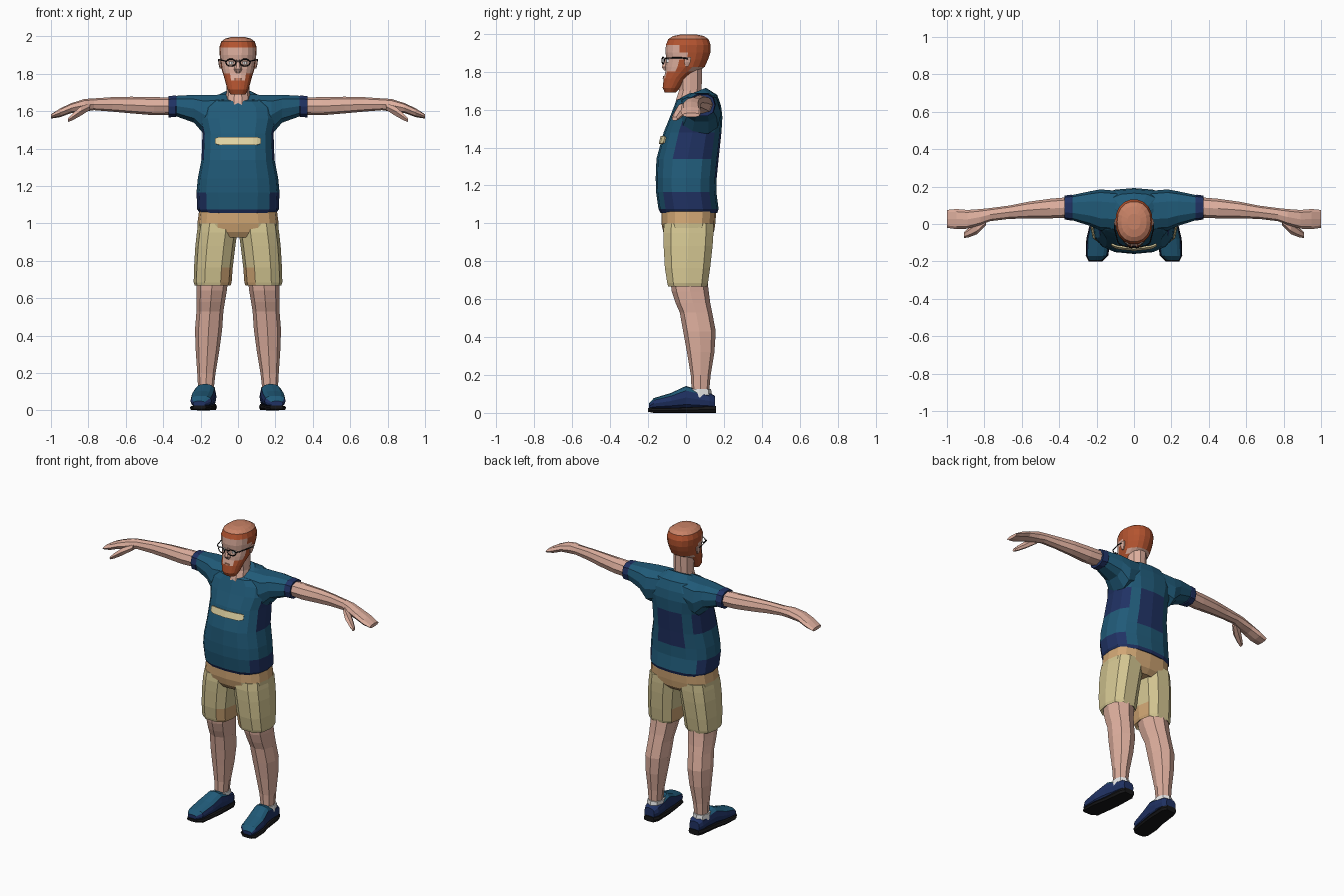
import bpy, bmesh, math
from mathutils import Vector
from mathutils.bvhtree import BVHTree


def material(name, r, g, b):
    m = bpy.data.materials.new(name)
    m.diffuse_color = [((c / 255 + 0.055) / 1.055) ** 2.4 if c > 10 else c / 3295 for c in (r, g, b)] + [1]
    return m


BLUE, NAVY, SKIN, GINGER, CROWN, KHAKI, TAN, CREAM, BLACK, WHITE = range(10)
MATS = [material(*a) for a in (
    ("shirt blue", 32, 90, 120), ("navy", 32, 50, 100), ("skin", 222, 175, 158),
    ("ginger", 180, 84, 48), ("light ginger", 200, 130, 102), ("khaki", 212, 198, 146),
    ("tan", 208, 166, 116), ("cream", 228, 214, 165), ("black", 22, 22, 24), ("white", 235, 235, 235))]


def finish(name, bm, rule, mirror=False):
    """Turn a bmesh into an object; rule is a colour or a function of face centre and normal."""
    bmesh.ops.recalc_face_normals(bm, faces=bm.faces)
    me = bpy.data.meshes.new(name)
    for m in MATS:
        me.materials.append(m)
    for f in bm.faces:
        f.material_index = rule(f.calc_center_median(), f.normal) if callable(rule) else rule
    bm.to_mesh(me)
    ob = bpy.data.objects.new(name, me)
    bpy.context.collection.objects.link(ob)
    if mirror:
        ob.modifiers.new("mirror", 'MIRROR')
    return ob


def loft(name, rings, rule, axis='z', n=8, e=2.0, mirror=False):
    """Skin rounded rings (t, a0, a1, b0, b1[, tilt]) stacked along an axis."""
    bm = bmesh.new()
    loops = []
    for t, a0, a1, b0, b1, *tilt in rings:
        loop = []
        for i in range(n):
            ang = 2 * math.pi * i / n
            c, s = (math.copysign(abs(v) ** (2 / e), v) if abs(v) > 1e-6 else 0
                    for v in (math.cos(ang), math.sin(ang)))
            a, b = (a0 + a1 + (a1 - a0) * c) / 2, (b0 + b1 + (b1 - b0) * s) / 2
            h = t + (tilt[0] * s if tilt else 0)
            loop.append(bm.verts.new({'z': (a, b, h), 'x': (h, a, b), 'y': (a, h, b)}[axis]))
        loops.append(loop)
    for p, q in zip(loops, loops[1:]):
        for i in range(n):
            j = (i + 1) % n
            bm.faces.new((p[i], p[j], q[j], q[i]))
    bm.faces.new(loops[0])
    bm.faces.new(loops[-1])
    return finish(name, bm, rule, mirror)


def sym(z, hw, y0, y1, *tilt):
    return (z, -hw, hw, y0, y1, *tilt)


# Shirt body with darker patches on sides, back and hem
def shirt_rule(c, n):
    if 1.24 < c.z < 1.48 and c.y > 0.12 and abs(c.x) < 0.09:
        return NAVY
    if 1.33 < c.z < 1.55 and abs(n.x) > 0.75 and c.y > -0.04:
        return NAVY
    if c.z < 1.08 or (1.08 < c.z < 1.17 and abs(n.x) > 0.5):
        return NAVY
    return BLUE


torso = loft("shirt_body", [
    sym(1.055, .205, -.135, .165), sym(1.075, .218, -.145, .172), sym(1.165, .222, -.158, .16),
    sym(1.24, .215, -.16, .162), sym(1.34, .195, -.156, .172), sym(1.48, .19, -.118, .187),
    sym(1.56, .21, -.085, .192), sym(1.62, .2, -.062, .185), sym(1.665, .15, -.05, .165, .012),
    sym(1.685, .085, -.04, .105, .03)], shirt_rule, n=16, e=2.6)

# Sleeves with dark cuffs
loft("sleeves", [
    (.06, -.04, .175, 1.52, 1.692), (.18, -.035, .185, 1.47, 1.69), (.235, -.01, .175, 1.535, 1.69),
    (.33, .02, .155, 1.57, 1.684), (.335, .018, .157, 1.565, 1.686), (.372, .025, .152, 1.565, 1.682)],
    lambda c, n: NAVY if c.x > .33 else BLUE, axis='x', n=10, e=2.6, mirror=True)

# Chest stripe laid over the shirt front
src = bmesh.new()
src.from_mesh(torso.data)
tree = BVHTree.FromBMesh(src)
src.free()
bm = bmesh.new()
cols = []
for i in range(13):
    x = -.12 + .02 * i
    h = .015 if i in (0, 12) else .021
    col = []
    for z in (1.44 - h, 1.44 + h):
        hit = tree.ray_cast(Vector((x, -1, z)), Vector((0, 1, 0)))[0]
        col.append(bm.verts.new((x, hit.y - .006, z)))
    cols.append(col)
for p, q in zip(cols, cols[1:]):
    bm.faces.new((p[0], q[0], q[1], p[1]))
stripe = finish("chest_stripe", bm, CREAM)
sol = stripe.modifiers.new("thickness", 'SOLIDIFY')
sol.thickness, sol.offset = .008, 0

# Arms, hands and thumbs
loft("arms", [
    (.33, .035, .145, 1.58, 1.672), (.45, .03, .135, 1.578, 1.675), (.57, .03, .118, 1.588, 1.677),
    (.67, .027, .098, 1.597, 1.675), (.77, .015, .085, 1.605, 1.668), (.82, -.005, .08, 1.598, 1.665),
    (.89, -.025, .075, 1.59, 1.643), (.95, -.028, .08, 1.568, 1.615), (1.0, -.02, .075, 1.56, 1.583)],
    SKIN, axis='x', n=8, e=2.3, mirror=True)
loft("thumbs", [
    (.79, -.005, .045, 1.605, 1.645), (.84, -.055, .015, 1.572, 1.63),
    (.885, -.072, -.022, 1.548, 1.59), (.91, -.075, -.045, 1.54, 1.562)],
    SKIN, axis='x', n=6, mirror=True)

# Shorts
loft("shorts_hips", [
    sym(.925, .17, -.1, .12), sym(.955, .215, -.12, .148), sym(1.0, .217, -.13, .155),
    sym(1.07, .208, -.13, .16)], lambda c, n: TAN if c.z > 1.0 or c.z < .95 else
    (KHAKI if abs(c.x) > .1 else TAN), n=16, e=2.8)
loft("shorts_legs", [
    (.69, .065, .205, -.07, .09), (.668, .04, .232, -.098, .115), (.685, .034, .237, -.103, .12),
    (.765, .028, .235, -.116, .132), (.88, .014, .228, -.123, .145), (.95, .004, .22, -.125, .15),
    (1.0, .004, .212, -.12, .15)],
    lambda c, n: TAN if c.z < .76 and c.x < .13 and c.y < .05 else KHAKI, n=10, e=2.7, mirror=True)

# Bare legs
loft("legs", [
    (.11, .13, .213, .03, .122), (.2, .12, .218, .025, .13), (.32, .1, .226, .005, .15),
    (.43, .085, .23, -.015, .157), (.53, .078, .222, -.033, .138), (.58, .07, .222, -.055, .128),
    (.64, .06, .222, -.075, .12), (.72, .05, .222, -.085, .11)], SKIN, n=8, e=2.3, mirror=True)

# Socks
loft("socks", [(.08, .122, .222, .0, .14), (.125, .122, .22, .012, .132)], WHITE, n=8, e=2.4, mirror=True)

# Shoes and soles
loft("shoes", [
    (-.195, .175, .24, .02, .05), (-.17, .142, .254, .02, .078), (-.08, .128, .252, .02, .105),
    (.0, .12, .234, .02, .142), (.06, .115, .224, .02, .125), (.125, .117, .218, .02, .106),
    (.152, .132, .206, .02, .09)],
    lambda c, n: BLUE if n.z > .45 and c.y < .05 else NAVY, axis='y', n=12, e=2.7, mirror=True)
loft("soles", [
    (-.2, .17, .242, .006, .026), (-.17, .138, .258, 0, .026), (-.08, .125, .255, 0, .026),
    (.0, .116, .236, 0, .03), (.125, .112, .22, 0, .036), (.157, .13, .206, 0, .036)],
    BLACK, axis='y', n=8, e=5, mirror=True)

# Neck
loft("neck", [
    sym(1.6, .07, -.065, .08), sym(1.655, .068, -.055, .088), sym(1.7, .062, -.04, .085),
    sym(1.84, .062, -.05, .09)], SKIN, n=10)


# Head with beard, hair and lighter crown
def head_rule(c, n):
    if c.z > 1.975:
        return CROWN
    if c.z > 1.94 or (c.z > 1.82 and c.y > .015) or (c.z > 1.9 and c.y > -.045):
        return GINGER
    if c.z < 1.765 and c.y < 0 or (c.z < 1.79 and abs(c.x) > .03 and c.y < -.01):
        return GINGER
    if c.z < 1.87 and -.035 < c.y < .02:
        return GINGER
    return SKIN


loft("head", [
    sym(1.69, .04, -.112, -.055), sym(1.715, .056, -.124, -.03), sym(1.765, .07, -.118, .01),
    sym(1.8, .08, -.11, .06), sym(1.825, .088, -.11, .1), sym(1.865, .094, -.104, .118),
    sym(1.9, .098, -.11, .13), sym(1.94, .1, -.108, .132), sym(1.972, .09, -.095, .12),
    sym(1.988, .068, -.07, .095), sym(1.996, .035, -.03, .055)], head_rule, n=18, e=2.2)

# Nose, mouth and ears
loft("nose", [
    sym(1.805, .016, -.116, -.09), sym(1.825, .021, -.131, -.09), sym(1.875, .009, -.112, -.09)], SKIN, n=6)
loft("mouth", [sym(1.765, .022, -.123, -.1), sym(1.776, .022, -.121, -.1)], CROWN, n=8)
loft("ears", [
    (1.828, .088, .098, -.005, .015), (1.85, .088, .104, -.012, .025), (1.878, .09, .106, -.01, .03)],
    SKIN, n=6, mirror=True)

# Eyes behind the glasses
loft("eyes", [(1.849, .022, .05, -.107, -.08), (1.866, .022, .05, -.106, -.08)], WHITE, n=8, mirror=True)


def tube(name, paths, radius, mat):
    """Thin square wires along paths of points."""
    cu = bpy.data.curves.new(name, 'CURVE')
    cu.dimensions, cu.bevel_depth, cu.bevel_resolution = '3D', radius, 0
    for pts, closed in paths:
        sp = cu.splines.new('POLY')
        sp.points.add(len(pts) - 1)
        for p, co in zip(sp.points, pts):
            p.co = (*co, 1)
        sp.use_cyclic_u = closed
    cu.materials.append(MATS[mat])
    bpy.context.collection.objects.link(bpy.data.objects.new(name, cu))


# Glasses: rims, bridge and temples
wires = [([(-.012, -.121, 1.868), (.012, -.121, 1.868)], False)]
for s in (-1, 1):
    rim = [(s * (.038 + .027 * math.cos(k * math.pi / 5)), -.121 + .006 * math.cos(k * math.pi / 5),
            1.859 + .019 * math.sin(k * math.pi / 5)) for k in range(10)]
    wires += [(rim, True), ([(s * .064, -.115, 1.866), (s * .085, -.1, 1.872),
                             (s * .103, -.03, 1.874), (s * .104, .01, 1.868)], False)]
tube("glasses", wires, .0035, BLACK)
